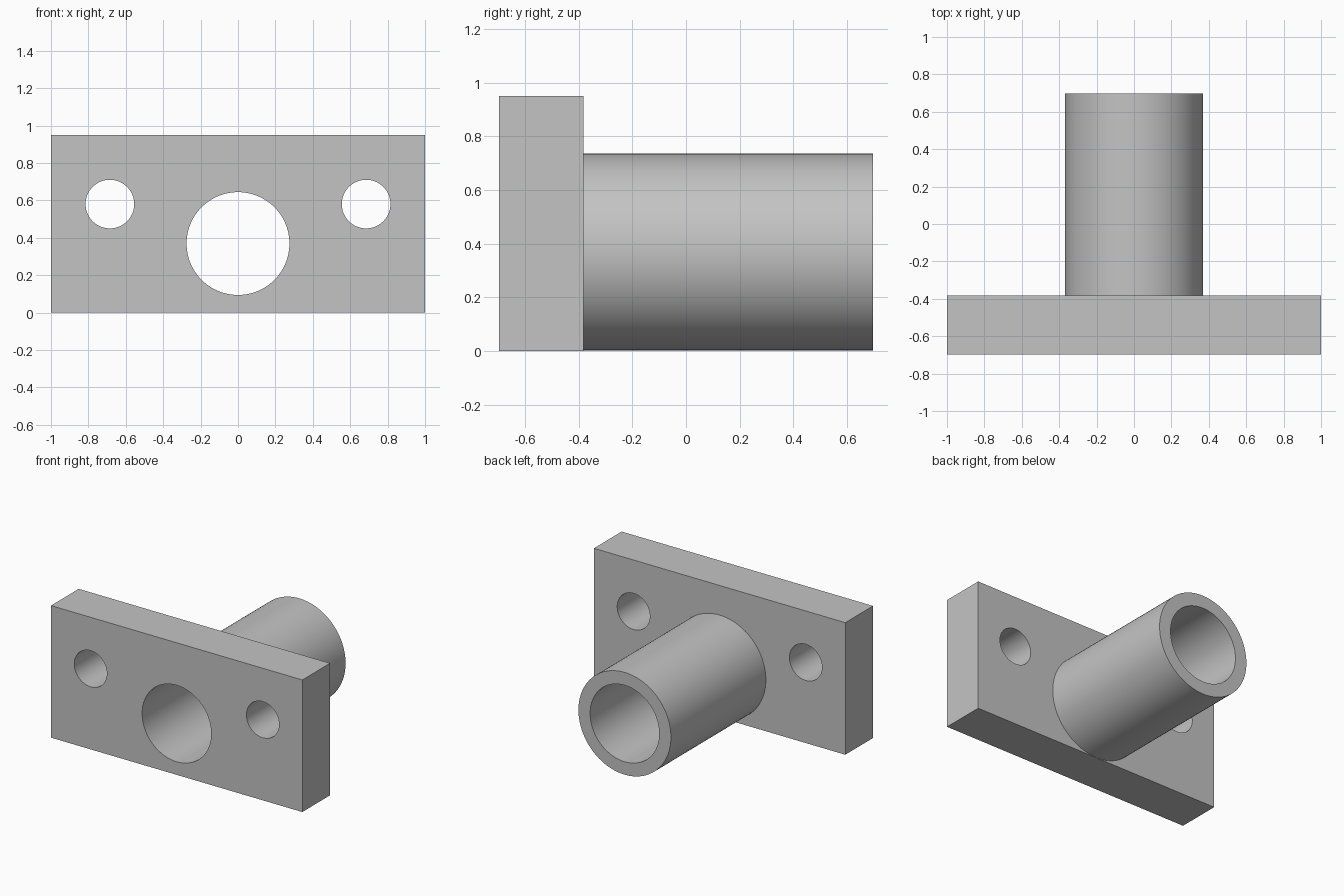
import bpy, bmesh, math
from mathutils import Matrix

if "Cube" in bpy.data.objects:
    bpy.data.objects.remove(bpy.data.objects["Cube"])

SIDES = 96
FRONT, PLATE_BACK, TUBE_END = -0.697, -0.382, 0.697
HEIGHT = 0.95
AXIS_Z, TUBE_R, BORE_R = 0.369, 0.368, 0.275
BOLT_X, BOLT_Z, BOLT_R = 0.685, 0.58, 0.13

grey = bpy.data.materials.new("plain grey")
grey.use_nodes = True
colour = (0.55, 0.55, 0.55, 1)
grey.diffuse_color = colour
grey.node_tree.nodes["Principled BSDF"].inputs["Base Color"].default_value = colour


def make_object(name, bm):
    bmesh.ops.recalc_face_normals(bm, faces=bm.faces)
    mesh = bpy.data.meshes.new(name)
    bm.to_mesh(mesh)
    bm.free()
    mesh.materials.append(grey)
    obj = bpy.data.objects.new(name, mesh)
    bpy.context.collection.objects.link(obj)
    return obj


def ring(bm, radius, y):
    """Circle of vertices around the tube axis."""
    angles = [2 * math.pi * i / SIDES for i in range(SIDES)]
    return [bm.verts.new((radius * math.cos(a), y, AXIS_Z + radius * math.sin(a)))
            for a in angles]


def bridge(bm, a, b):
    for i in range(SIDES):
        j = (i + 1) % SIDES
        bm.faces.new((a[i], a[j], b[j], b[i]))


def hole_cutter(name, x, z, radius):
    bm = bmesh.new()
    place = Matrix.Translation((x, (FRONT + PLATE_BACK) / 2, z)) @ Matrix.Rotation(math.pi / 2, 4, "X")
    bmesh.ops.create_cone(bm, cap_ends=True, segments=SIDES, radius1=radius,
                          radius2=radius, depth=0.6, matrix=place)
    obj = make_object(name, bm)
    obj.hide_render = True
    return obj


def smooth(obj):
    bpy.ops.object.select_all(action="DESELECT")
    obj.select_set(True)
    bpy.context.view_layer.objects.active = obj
    bpy.ops.object.shade_smooth_by_angle(angle=math.radians(30))


# Mounting plate
bm = bmesh.new()
bmesh.ops.create_cube(bm, size=1)
bmesh.ops.scale(bm, vec=(2, PLATE_BACK - FRONT, HEIGHT), verts=bm.verts)
bmesh.ops.translate(bm, vec=(0, (FRONT + PLATE_BACK) / 2, HEIGHT / 2), verts=bm.verts)
plate = make_object("mounting_plate", bm)

# Bore and bolt holes through the plate
cutters = [hole_cutter("bore_cutter", 0, AXIS_Z, BORE_R)]
for side, sign in (("left", 1), ("right", -1)):
    cutters.append(hole_cutter(side + "_bolt_hole_cutter", sign * BOLT_X, BOLT_Z, BOLT_R))
bpy.context.view_layer.objects.active = plate
for cutter in cutters:
    cut = plate.modifiers.new(cutter.name, "BOOLEAN")
    cut.operation, cut.solver, cut.object = "DIFFERENCE", "EXACT", cutter
    bpy.ops.object.modifier_apply(modifier=cut.name)
    bpy.data.objects.remove(cutter)
smooth(plate)

# Tube standing out of the plate's back, with an annular end
bm = bmesh.new()
loops = [ring(bm, TUBE_R, PLATE_BACK), ring(bm, TUBE_R, TUBE_END),
         ring(bm, BORE_R, TUBE_END), ring(bm, BORE_R, PLATE_BACK)]
for i in range(4):
    bridge(bm, loops[i], loops[(i + 1) % 4])
tube = make_object("tube", bm)
smooth(tube)
